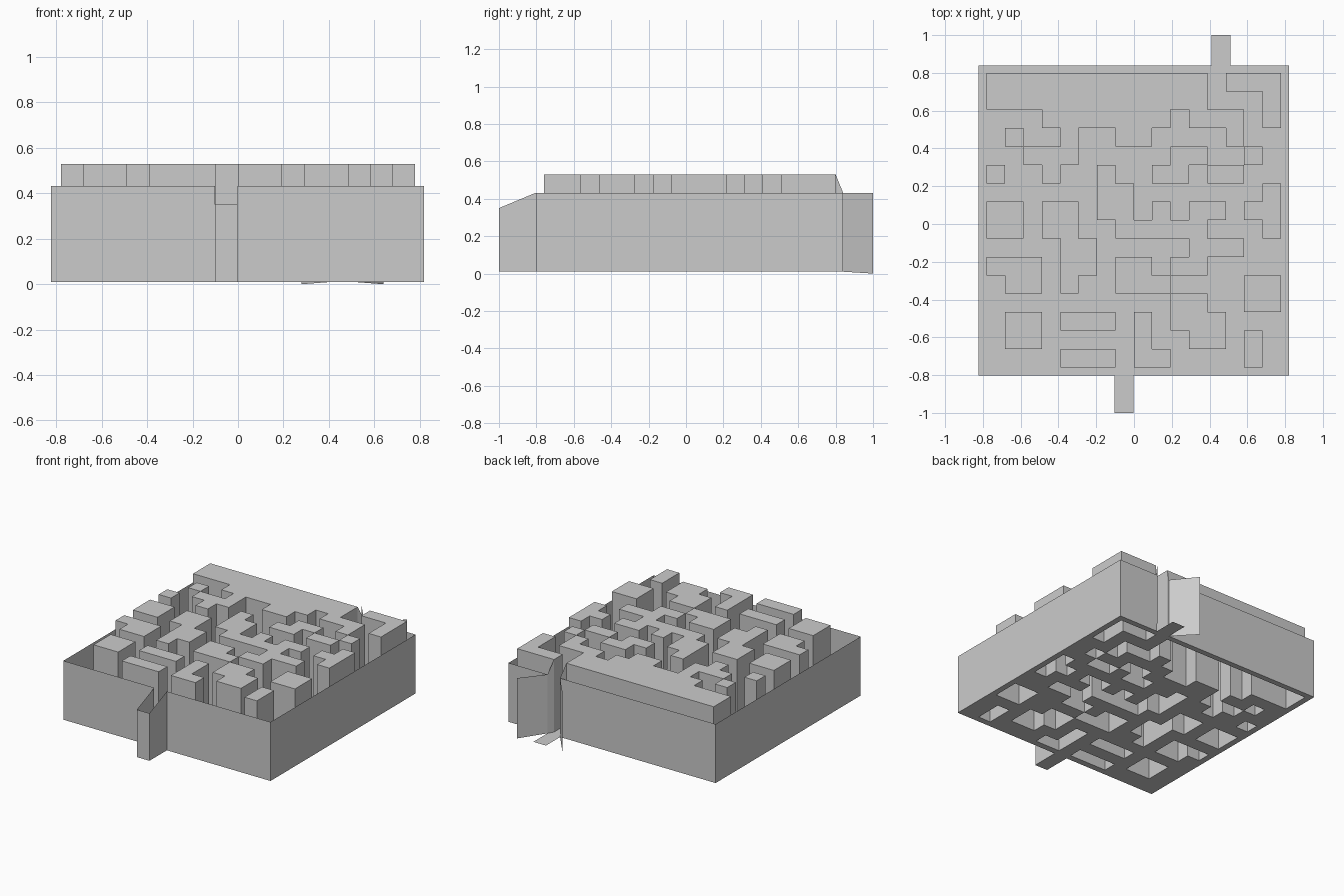
import bpy, bmesh, math

if "Cube" in bpy.data.objects:
    bpy.data.objects.remove(bpy.data.objects["Cube"])

FLOOR, RIM, TOP = 0.01, 0.432, 0.53
X0, X1, Y0, Y1 = -0.823, 0.82, -0.803, 0.84
CELL = 0.0974

# Plan of the maze, back row first: '#' is a raised block, '.' is the path
PLAN = """
############.###
############...#
...#######.###.#
.#..#..##....#..
..###.....##..#.
#..#..#..##.##..
......##.......#
##.##.##.#.##.##
##.##..#####...#
....##.....###..
###.##.##.##....
.##.#..###....##
..........##..##
.##.###.#.###...
.##.....#..##.#.
....###.##....#.
""".split()
N = len(PLAN)
grid = ["." * (N + 2)] + ["." + row + "." for row in PLAN] + ["." * (N + 2)]
xs = [X0] + [-0.78 + CELL * i for i in range(N + 1)] + [X1]
ys = [Y1] + [0.80 - CELL * i for i in range(N + 1)] + [Y0]


def make_object(name, quads):
    """Single-skin object from quads, with flat neighbours merged."""
    bm = bmesh.new()
    for q in quads:
        bm.faces.new([bm.verts.new(p) for p in q])
    bmesh.ops.remove_doubles(bm, verts=bm.verts, dist=0.0005)
    bmesh.ops.dissolve_limit(bm, angle_limit=math.radians(1),
                             verts=bm.verts, edges=bm.edges)
    mesh = bpy.data.meshes.new(name)
    bm.to_mesh(mesh)
    bm.free()
    obj = bpy.data.objects.new(name, mesh)
    bpy.context.collection.objects.link(obj)


def wall(a, b, za=RIM, zb=RIM, base_a=FLOOR, base_b=FLOOR):
    """Upright panel from plan point a to plan point b."""
    return [(*a, base_a), (*b, base_b), (*b, zb), (*a, za)]


def slab(x0, x1, y0, y1, z):
    return [(x0, y0, z), (x1, y0, z), (x1, y1, z), (x0, y1, z)]


# Maze floor and block tops, with a riser wherever the level changes
floor, blocks = [], []
size = N + 2
for r in range(size):
    for c in range(size):
        xa, xb, ya, yb = xs[c], xs[c + 1], ys[r + 1], ys[r]
        if grid[r][c] == ".":
            floor.append(slab(xa, xb, ya, yb, FLOOR))
            continue
        blocks.append(slab(xa, xb, ya, yb, TOP))
        sides = [(0, 1, (xb, yb), (xa, yb)), (0, -1, (xa, ya), (xb, ya)),
                 (1, 0, (xb, ya), (xb, yb)), (-1, 0, (xa, yb), (xa, ya))]
        for dc, dr, a, b in sides:
            if grid[r - dr][c + dc] == ".":
                blocks.append(wall(a, b, TOP, TOP))

# Entry and exit openings
EN0, EN1 = -0.102, -0.002
EX0, EX1 = 0.41, 0.51
make_object("maze_blocks", blocks)
make_object("maze_floor", floor)
make_object("entry_floor", [slab(EN0, EN1, -1, Y0, FLOOR)])
make_object("exit_floor", [slab(EX0, EX1, Y1, 1, FLOOR)])

# Outer wall, broken at the two openings
make_object("outer_wall", [
    wall((X0, Y0), (EN0, Y0)), wall((EN1, Y0), (X1, Y0)),
    wall((X1, Y0), (X1, Y1)),
    wall((X1, Y1), (EX1, Y1)), wall((EX0, Y1), (X0, Y1)),
    wall((X0, Y1), (X0, Y0))])

# Entry box with sides sloping down to the closed front
LOW = 0.35
make_object("entry_box", [
    wall((EN0, Y0), (EN0, -1), RIM, LOW),
    wall((EN0, -1), (EN1, -1), LOW, LOW),
    wall((EN1, -1), (EN1, Y0), LOW, RIM)])

# Exit cheeks joining the blocks to the wall, then flared doors
for side, x_in, x_out, x_tip in (("left", xs[13], EX0, 0.28),
                                 ("right", xs[14], EX1, 0.64)):
    make_object("exit_cheek_" + side,
                [wall((x_in, 0.80), (x_out, Y1), TOP, RIM)])
    make_object("exit_door_" + side,
                [wall((x_out, Y1), (x_tip, 1.0), RIM, RIM, FLOOR, 0.0)])
